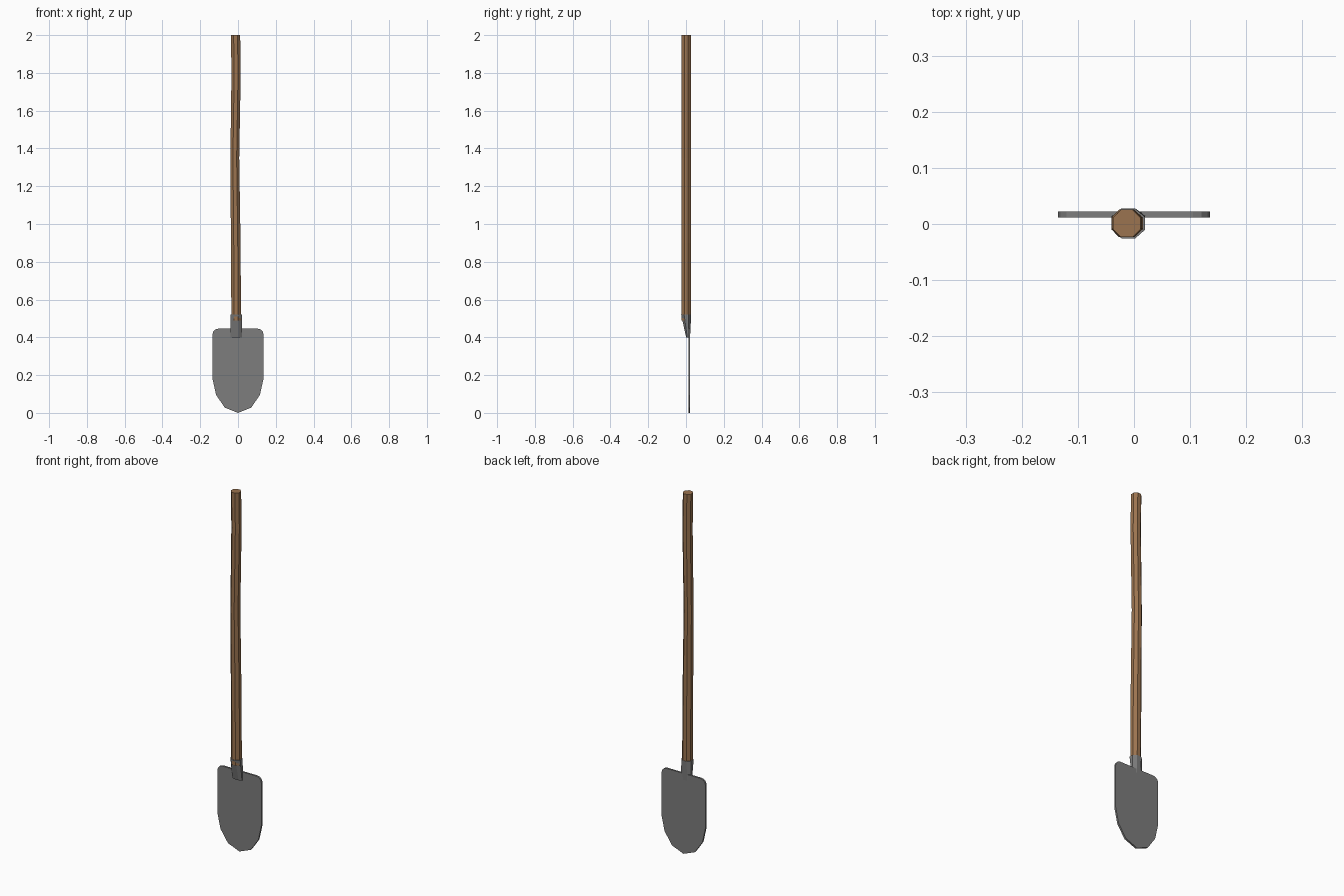
import bpy, bmesh, math

if "Cube" in bpy.data.objects:
    bpy.data.objects.remove(bpy.data.objects["Cube"])


def material(name, color):
    m = bpy.data.materials.new(name)
    m.diffuse_color = (*color, 1)
    m.use_nodes = True
    m.node_tree.nodes["Principled BSDF"].inputs["Base Color"].default_value = m.diffuse_color
    return m


wood = material("brown wood", (0.33, 0.175, 0.08))
steel = material("grey steel", (0.205, 0.205, 0.205))


def finish(name, bm, mat):
    bmesh.ops.recalc_face_normals(bm, faces=bm.faces)
    me = bpy.data.meshes.new(name)
    bm.to_mesh(me)
    bm.free()
    me.materials.append(mat)
    ob = bpy.data.objects.new(name, me)
    bpy.context.collection.objects.link(ob)
    return ob


def loft(name, rings, mat, sides=8):
    """Skin octagonal rings given as (x, y, z, half width, half depth)."""
    bm = bmesh.new()
    k = 1 / math.cos(math.pi / sides)
    loops = []
    for x, y, z, rx, ry in rings:
        loop = []
        for i in range(sides):
            a = (i + 0.5) * math.tau / sides
            loop.append(bm.verts.new((x + rx * k * math.cos(a), y + ry * k * math.sin(a), z)))
        loops.append(loop)
    for a, b in zip(loops, loops[1:]):
        for i in range(sides):
            j = (i + 1) % sides
            bm.faces.new((a[i], a[j], b[j], b[i]))
    bm.faces.new(loops[0])
    bm.faces.new(loops[-1])
    return finish(name, bm, mat)


# Blade: mirrored half profile with small rounded shoulders, extruded
half = [(0.07, 0.028), (0.116, 0.095), (0.135, 0.18)]
r = 0.03
for i in range(4):
    a = i * math.pi / 6
    half.append((0.135 - r + r * math.cos(a), 0.446 - r + r * math.sin(a)))
profile = [(0, 0)] + half + [(-x, z) for x, z in reversed(half)]
bm = bmesh.new()
face = bm.faces.new([bm.verts.new((x, 0.012, z)) for x, z in profile])
ext = bmesh.ops.extrude_face_region(bm, geom=[face])
bmesh.ops.translate(bm, vec=(0, 0.01, 0),
                    verts=[v for v in ext["geom"] if isinstance(v, bmesh.types.BMVert)])
finish("blade", bm, steel)

# Socket: flattened where it meets the blade, round at the shaft
loft("socket", [(-0.01, 0.011, 0.40, 0.03, 0.0105),
                (-0.01, 0.001, 0.52, 0.03, 0.0265)], steel)

# Shaft: slightly crooked wooden pole
loft("shaft", [(-0.0095, 0.001, 0.49, 0.0255, 0.0245),
               (-0.012, 0.001, 0.90, 0.0255, 0.0245),
               (-0.017, 0.001, 1.35, 0.0235, 0.0245),
               (-0.010, 0.001, 1.80, 0.0245, 0.0245),
               (-0.013, 0.001, 2.00, 0.0245, 0.0245)], wood)
